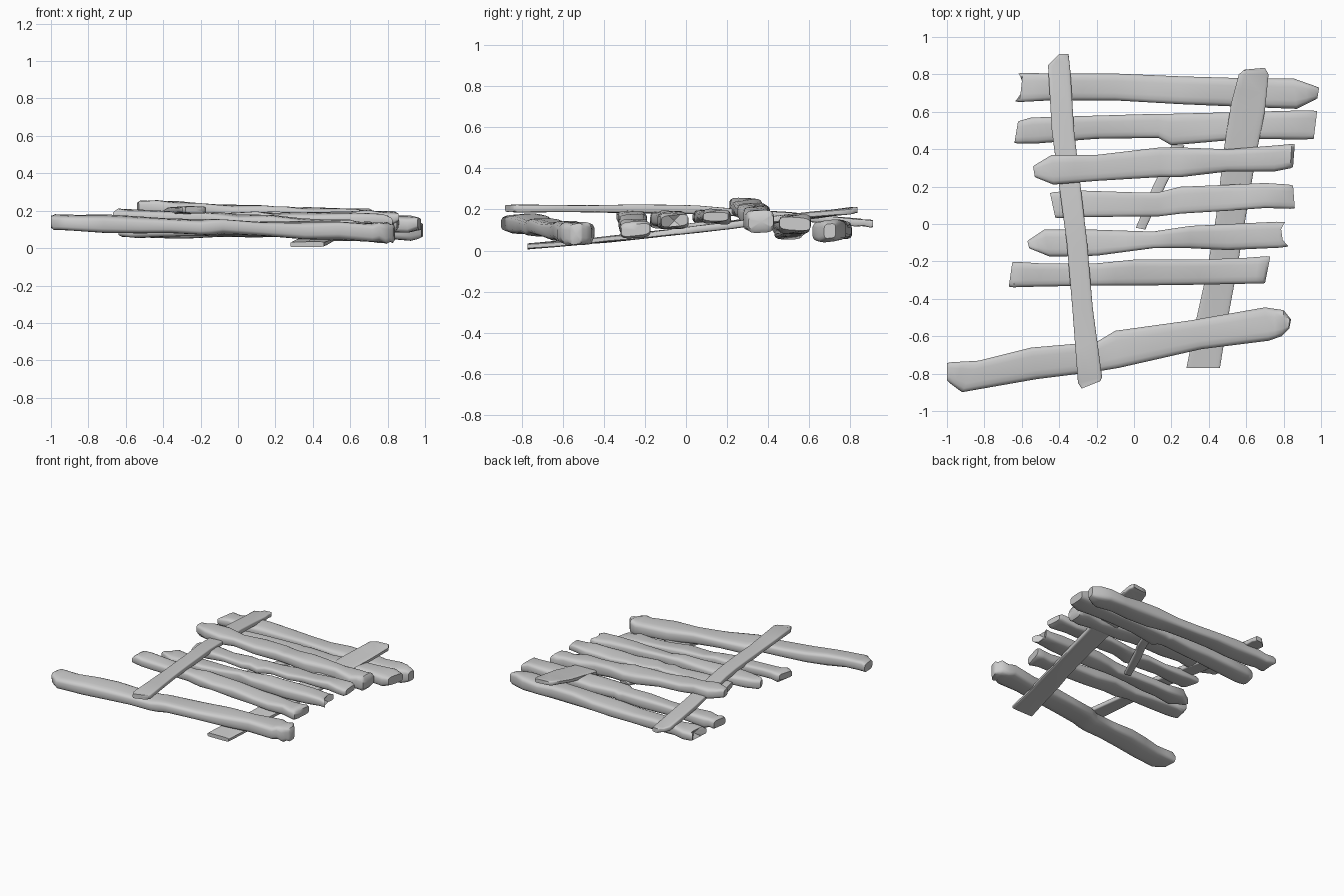
import bpy, bmesh, math, random
from mathutils import Vector

if "Cube" in bpy.data.objects:
    bpy.data.objects.remove(bpy.data.objects["Cube"])

random.seed(4)
N = 16  # points around a board section


def sample(vals, t):
    """Linear lookup in an evenly spaced list, t in 0..1"""
    f = t * (len(vals) - 1)
    i = min(int(f), len(vals) - 2)
    return vals[i] + (vals[i + 1] - vals[i]) * (f - i)


def board(name, edge_a, edge_b, z, thick, box=0.5, rough=0.006, notch=(0, 0), soft=0.7):
    """Loft a worn board between two outline edges (equal point counts)"""
    a = [Vector(p) for p in edge_a]
    b = [Vector(p) for p in edge_b]
    axis = ((a[-1] + b[-1]) - (a[0] + b[0])).normalized()
    last = len(a) - 1
    length = ((a[-1] + b[-1]) - (a[0] + b[0])).length / 2
    # distance-based height parameter
    mids = [(p + q) / 2 for p, q in zip(a, b)]
    ts = [0, 0.15] + [i + k for i in range(last) for k in (0.5, 1)]
    ts = sorted(set(ts + [last - 0.15]) - {last}) + [last]
    bm = bmesh.new()
    rings, centers = [], []
    for t in ts:
        pa, pb = sample(a, t / last), sample(b, t / last)
        mid = (pa + pb) / 2
        s = max(0, min(1, (mid - mids[0]).dot(axis) / length))
        end = t in (0, last)
        zc = sample(z, s)
        th = sample(thick, s) * (soft if end else 1)
        inner = not end
        jig = random.uniform(-rough, rough) if inner else 0
        tilt = random.uniform(-rough, rough) * 1.5
        wide = 0.94 if end and soft < 0.9 else 1
        ring = []
        for k in range(N):
            ang = 2 * math.pi * (k + 0.5) / N
            c, d = math.cos(ang), math.sin(ang)
            u = math.copysign(abs(c) ** box, c) * wide
            v = math.copysign(abs(d) ** box, d)
            p = mid + (pa - pb) / 2 * u
            depth = (1 - abs(u))
            if t == 0:
                p += axis * notch[0] * depth
            elif t == last:
                p -= axis * notch[1] * depth
            ring.append(bm.verts.new((p.x, p.y, zc + v * (th / 2 + jig) + tilt * u)))
        rings.append(ring)
        centers.append((mid, zc))
    for r0, r1 in zip(rings, rings[1:]):
        for k in range(N):
            bm.faces.new((r0[k], r0[(k + 1) % N], r1[(k + 1) % N], r1[k]))
    # end caps, pushed in where the board is split
    for ring, (mid, zc), push in ((rings[0], centers[0], axis * notch[0]),
                                  (rings[-1], centers[-1], -axis * notch[1])):
        tip = mid + push
        v = bm.verts.new((tip.x, tip.y, zc))
        for k in range(N):
            bm.faces.new((ring[k], ring[(k + 1) % N], v))
    bmesh.ops.recalc_face_normals(bm, faces=bm.faces)
    me = bpy.data.meshes.new(name)
    bm.to_mesh(me)
    bm.free()
    ob = bpy.data.objects.new(name, me)
    bpy.context.collection.objects.link(ob)
    bpy.ops.object.select_all(action='DESELECT')
    ob.select_set(True)
    bpy.context.view_layer.objects.active = ob
    bpy.ops.object.shade_smooth_by_angle(angle=math.radians(45))


# cross boards, back to front
board("back_board",
      [(-.62, .81), (-.45, .805), (-.1, .805), (.25, .79), (.6, .78), (.85, .78), (.99, .73)],
      [(-.64, .65), (-.45, .66), (-.1, .66), (.25, .64), (.6, .625), (.87, .615), (.98, .67)],
      [.095, .10, .095], [.08, .085, .1], notch=(.055, 0))
board("second_board",
      [(-.62, .55), (-.55, .57), (-.2, .58), (.13, .59), (.2, .59), (.6, .60), (.98, .61)],
      [(-.64, .43), (-.52, .43), (-.2, .455), (.13, .46), (.2, .42), (.6, .455), (.96, .45)],
      [.095, .12, .13], [.08, .08, .09])
board("third_board",
      [(-.54, .31), (-.44, .37), (-.2, .37), (.14, .41), (.25, .41), (.5, .4), (.75, .42), (.86, .43)],
      [(-.53, .25), (-.43, .21), (-.2, .23), (.14, .25), (.25, .25), (.5, .28), (.75, .28), (.85, .30)],
      [.22, .185, .14], [.075, .08, .1])
board("fourth_board",
      [(-.45, .17), (-.3, .18), (0, .17), (.13, .17), (.25, .2), (.5, .21), (.7, .22), (.85, .21)],
      [(-.42, .03), (-.3, .035), (0, .04), (.13, .04), (.25, .055), (.5, .07), (.7, .085), (.86, .08)],
      [.16, .165, .165], [.06, .06, .06])
board("fifth_board",
      [(-.57, -.09), (-.48, -.03), (-.2, -.03), (.1, -.04), (.3, -.01), (.5, 0), (.81, .015)],
      [(-.56, -.13), (-.45, -.175), (-.2, -.17), (.1, -.13), (.3, -.13), (.5, -.14), (.83, -.125)],
      [.15, .15, .145], [.07, .08, .08], notch=(0, .05))
board("sixth_board",
      [(-.65, -.2), (-.5, -.21), (-.2, -.21), (0, -.19), (.35, -.19), (.6, -.18), (.73, -.17)],
      [(-.67, -.34), (-.5, -.335), (-.2, -.33), (0, -.33), (.35, -.325), (.6, -.32), (.7, -.32)],
      [.175, .145, .10], [.065, .07, .08])
board("front_board",
      [(-1, -.74), (-.83, -.73), (-.55, -.66), (-.2, -.63), (-.1, -.57), (.3, -.515), (.7, -.445), (.8, -.46), (.84, -.51)],
      [(-1, -.84), (-.92, -.9), (-.52, -.83), (-.2, -.79), (-.08, -.77), (.36, -.67), (.72, -.625), (.79, -.6), (.83, -.56)],
      [.14, .11, .08], [.09, .08, .105])

# thin rails that tie the boards together
board("left_rail",
      [(-.40, .91), (-.46, .85), (-.44, .5), (-.4, .2), (-.36, -.1), (-.33, -.45), (-.30, -.85), (-.28, -.88)],
      [(-.35, .91), (-.34, .82), (-.32, .5), (-.285, .2), (-.25, -.1), (-.22, -.45), (-.17, -.82), (-.18, -.84)],
      [.13, .17, .2, .203, .205], [.035, .04, .035], box=.3, rough=.002, soft=.95)
board("right_rail",
      [(.59, .825), (.56, .80), (.52, .65), (.48, .4), (.44, .05), (.39, -.25), (.33, -.52), (.28, -.77)],
      [(.70, .835), (.72, .80), (.70, .6), (.66, .4), (.6, .05), (.55, -.25), (.5, -.52), (.46, -.77)],
      [.197, .15, .10, .055, .02], [.03, .035, .03], box=.3, rough=.002, soft=.95)

# slim stick under the middle boards
board("middle_stick",
      [(.01, -.02), (.1, .2), (.15, .3), (.2, .42)],
      [(.06, -.03), (.18, .23), (.22, .3), (.27, .42)],
      [.115, .13, .14], [.03, .035, .03], box=.4, rough=.002, soft=.9)
